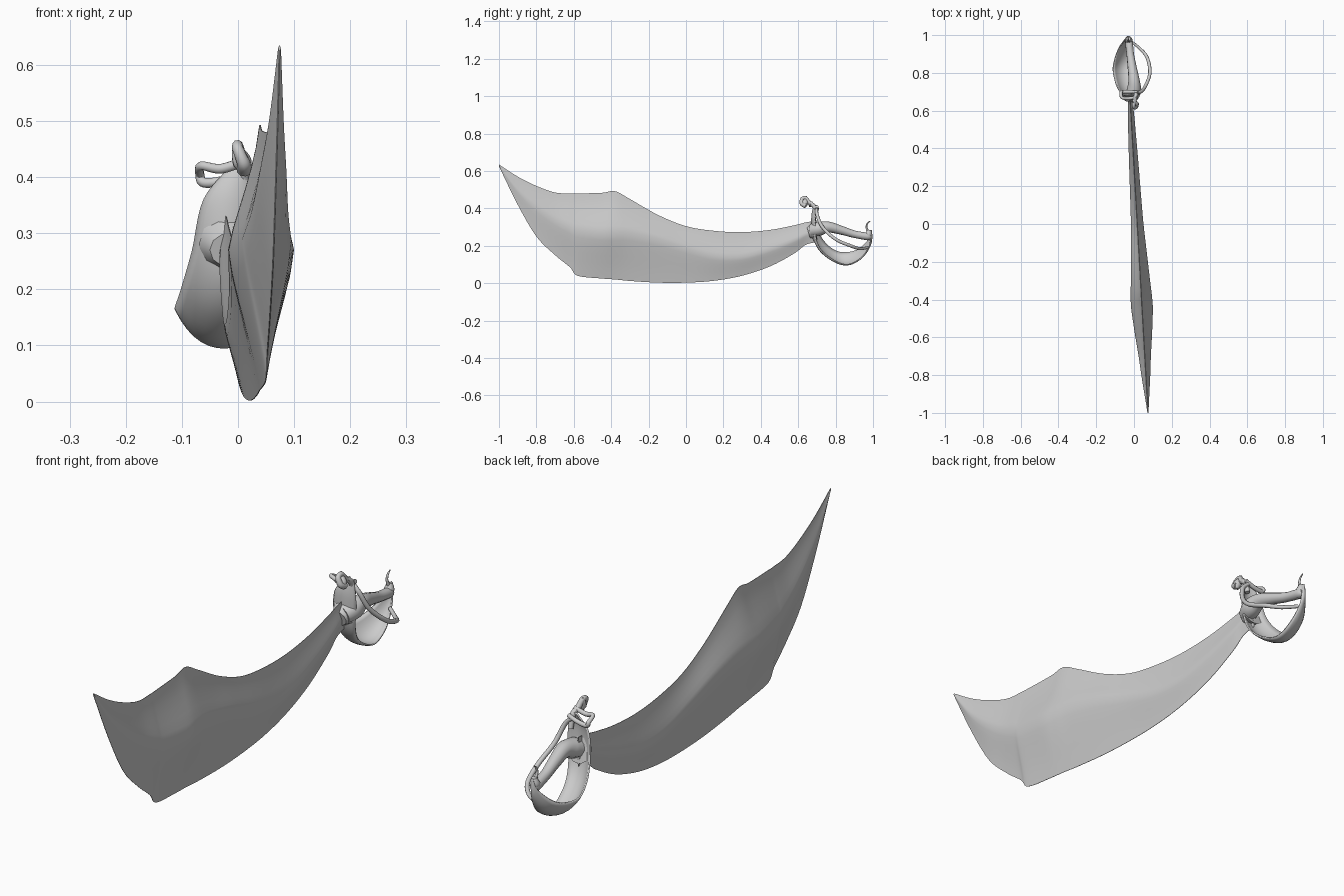
import bpy
from mathutils import Vector

cube = bpy.data.objects.get("Cube")
if cube:
    bpy.data.objects.remove(cube, do_unlink=True)

steel = bpy.data.materials.new("grey steel")
steel.use_nodes = True
grey = (0.6, 0.6, 0.6, 1)
steel.diffuse_color = grey
steel.node_tree.nodes["Principled BSDF"].inputs["Base Color"].default_value = grey


def spline(points, steps):
    """Smooth curve through points of any dimension."""
    pts = [Vector(p) for p in points]
    result = []
    for i in range(len(pts) - 1):
        a, b = pts[max(i - 1, 0)], pts[i]
        c, d = pts[i + 1], pts[min(i + 2, len(pts) - 1)]
        for s in range(steps):
            t = s / steps
            m, n = (c - a) / 2, (d - b) / 2
            result.append(b + m * t + (3 * (c - b) - 2 * m - n) * t ** 2
                          + (2 * (b - c) + m + n) * t ** 3)
    return result + [pts[-1]]


def loft(name, rings, closed=True, angle=0.6):
    """Skin a list of equal rings."""
    n = len(rings[0])
    verts = [p for ring in rings for p in ring]
    faces = []
    for i in range(len(rings) - 1):
        for j in range(n if closed else n - 1):
            k = (j + 1) % n
            faces.append((i * n + j, i * n + k, (i + 1) * n + k, (i + 1) * n + j))
    if closed:
        faces += [tuple(range(n))[::-1], tuple(range(len(verts) - n, len(verts)))]
    mesh = bpy.data.meshes.new(name)
    mesh.from_pydata(verts, [], faces)
    mesh.materials.append(steel)
    obj = bpy.data.objects.new(name, mesh)
    bpy.context.collection.objects.link(obj)
    bpy.ops.object.select_all(action="DESELECT")
    obj.select_set(True)
    bpy.context.view_layer.objects.active = obj
    bpy.ops.object.mode_set(mode="EDIT")
    bpy.ops.mesh.select_all(action="SELECT")
    bpy.ops.mesh.normals_make_consistent(inside=False)
    bpy.ops.object.mode_set(mode="OBJECT")
    bpy.ops.object.shade_smooth_by_angle(angle=angle)
    return obj


def tube(name, points, radii, steps=8):
    """Round bar along a smooth path, with a radius for each point."""
    curve = bpy.data.curves.new(name, "CURVE")
    curve.dimensions = "3D"
    curve.bevel_depth = 1
    curve.bevel_resolution = 3
    curve.use_fill_caps = True
    path = spline([(*p, r) for p, r in zip(points, radii)], steps)
    line = curve.splines.new("POLY")
    line.points.add(len(path) - 1)
    for point, p in zip(line.points, path):
        point.co = (p[0], p[1], p[2], 1)
        point.radius = p[3]
    line.use_smooth = True
    curve.materials.append(steel)
    obj = bpy.data.objects.new(name, curve)
    bpy.context.collection.objects.link(obj)
    return obj


# Blade stations: y, back edge, cutting edge, ridge height, half thickness
stations = [
    (-1, .635, .625, .63, .002), (-.9, .57, .42, .5, .014),
    (-.8, .52, .25, .41, .026), (-.7, .485, .15, .34, .036),
    (-.62, .48, .085, .3, .046), (-.58, .48, .04, .285, .051),
    (-.45, .483, .025, .27, .064), (-.38, .492, .02, .27, .063),
    (-.3, .45, .012, .27, .057), (-.15, .365, .003, .24, .047),
    (0, .305, .003, .19, .037), (.15, .28, .013, .145, .032),
    (.3, .273, .04, .14, .028), (.45, .285, .09, .18, .023),
    (.58, .31, .16, .23, .018), (.64, .325, .205, .26, .014),
    (.7, .335, .22, .28, .01)]
rings = []
for y, top, low, ridge, half in spline(stations, 5):
    middle = .017 - .057 * y
    # Hollow-ground side from the back edge over the ridge to the cutting edge
    side = []
    for i in range(13):
        t = i / 6 - 1
        z = ridge + (top - ridge) * -t if t < 0 else ridge + (low - ridge) * t
        width = (1 - abs(t)) ** (1.35 if t < 0 else 1.1) * (1 - .12 * (1 - abs(t)) ** 6)
        side.append((half * width + .0008, z))
    rings.append([(middle + w, y, z) for w, z in side]
                 + [(middle - w, y, z) for w, z in reversed(side)])
loft("blade", rings)

# Hand guard: a dished strip between a straight rim and a flared rim
inner_rim = [(.02, .69, .41), (.03, .69, .33), (.02, .70, .22), (.005, .75, .15),
             (-.005, .85, .1), (-.01, .93, .13), (-.02, .98, .2), (-.025, .99, .28)]
flared_rim = [(-.01, .69, .42), (-.06, .69, .36), (-.08, .71, .27), (-.1, .76, .2),
              (-.11, .83, .165), (-.085, .92, .18), (-.045, .98, .24), (-.03, .99, .285)]
rings = []
for a, b in zip(spline(inner_rim, 6), spline(flared_rim, 6)):
    centre = Vector((-.02, .85, .27))
    bulge = ((a + b) / 2 - centre).normalized() * (a - b).length * .2
    rings.append([a.lerp(b, t / 8) + bulge * (t / 8) * (1 - t / 8) * 4 for t in range(9)])
guard = loft("hand_guard", rings, closed=False)
shell = guard.modifiers.new("thickness", "SOLIDIFY")
shell.thickness = .006
shell.offset = 0

# Grip with a swelling near the blade
tube("grip", [(-.012, .67, .28), (0, .71, .29), (0, .76, .3), (-.01, .83, .283),
              (-.02, .9, .262), (-.027, .97, .25), (-.028, .99, .25)],
     [.034, .038, .03, .024, .02, .02, .012])
tube("blade_collar", [(-.02, .655, .27), (-.02, .69, .28)], [.03, .05])

# Side bow from the crossbar to the pommel
tube("side_bow", [(.0, .7, .405), (.035, .7, .37), (.06, .73, .3), (.084, .8, .235),
                  (.07, .88, .2), (.03, .93, .185), (-.02, .97, .19)],
     [.008, .009, .009, .009, .009, .008, .007])

# Bent crossbar beside the blade
tube("crossbar", [(.015, .67, .43), (-.03, .665, .415), (-.065, .67, .42),
                  (-.068, .7, .405), (-.06, .7, .39), (-.02, .7, .395), (.02, .7, .41)],
     [.009, .009, .008, .008, .009, .009, .008])

# Curled arm ending in a leaf
tube("curled_arm", [(.01, .7, .36), (.01, .685, .41), (.005, .66, .43),
                    (.0, .64, .455), (.0, .62, .45), (.01, .62, .425),
                    (.012, .64, .415)],
     [.01, .011, .011, .01, .01, .012, .015])
tube("leaf_tip", [(.012, .635, .405), (.008, .635, .425), (0, .64, .445), (-.004, .645, .465)],
     [.006, .017, .012, .002])

# Pommel with a thin curl
tube("pommel", [(-.028, .96, .235), (-.028, .975, .26), (-.028, .98, .285)],
     [.012, .019, .01])
tube("pommel_curl", [(-.028, .975, .27), (-.03, .965, .3), (-.03, .97, .32), (-.03, .985, .333)],
     [.008, .005, .004, .002])
